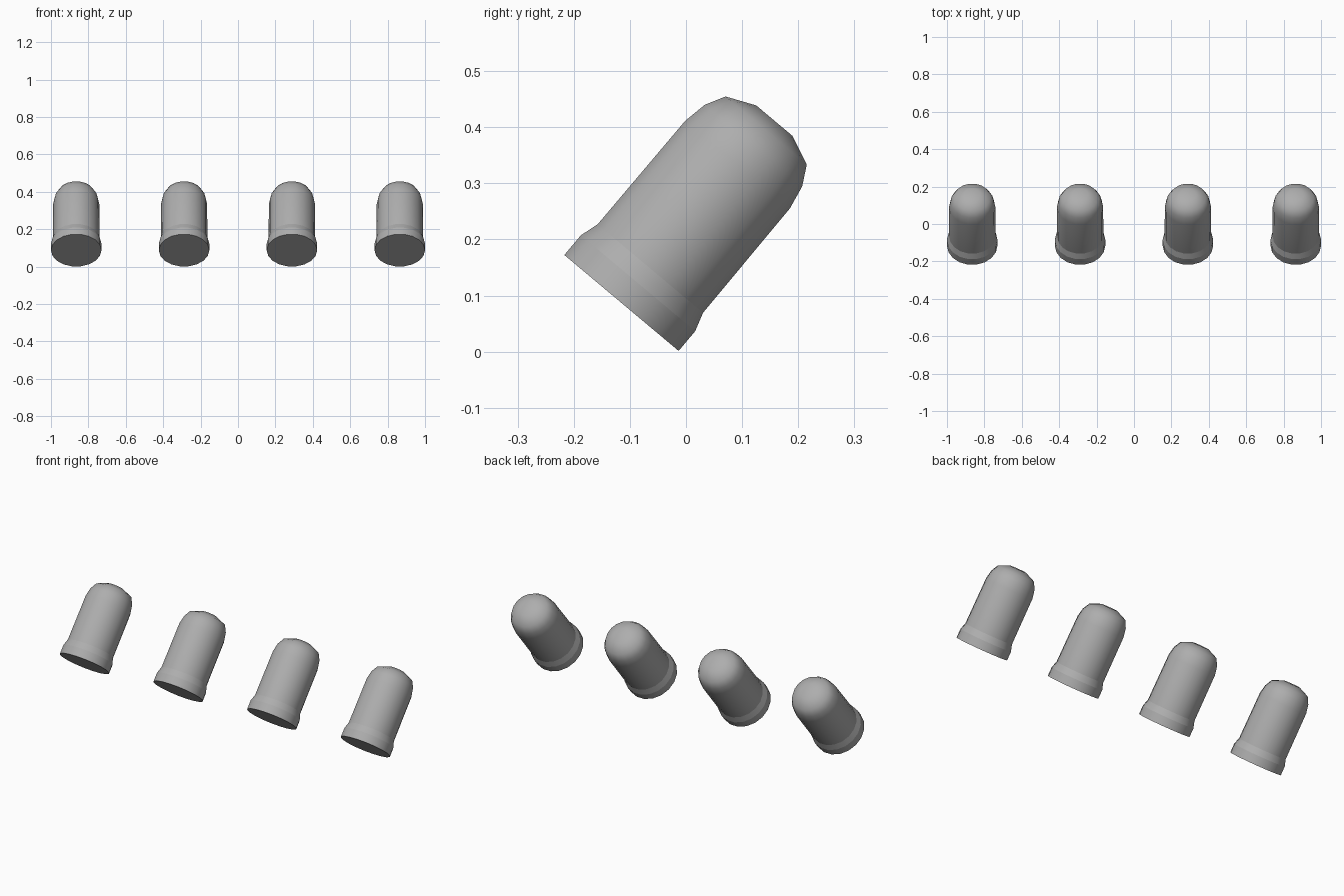
import bpy, bmesh, math
from mathutils import Matrix, Vector

if "Cube" in bpy.data.objects:
    bpy.data.objects.remove(bpy.data.objects["Cube"])

SIDES = 18
TILT = math.radians(-40)
# (radius, height along the axis) from flared rim to rounded tip
PROFILE = [(0.135, 0.0), (0.135, 0.046), (0.1245, 0.08), (0.1235, 0.322),
           (0.115, 0.366), (0.096, 0.401), (0.043, 0.424)]
SHARP_RINGS = (0, 1, 2)

grey = bpy.data.materials.new("dark_grey")
grey.diffuse_color = (0.42, 0.42, 0.42, 1)
grey.use_nodes = True
grey.node_tree.nodes["Principled BSDF"].inputs["Base Color"].default_value = grey.diffuse_color


def make_capsule(name, x):
    bm = bmesh.new()
    rings = []
    for r, h in PROFILE:
        rings.append([bm.verts.new((r * math.cos(2 * math.pi * i / SIDES),
                                    r * math.sin(2 * math.pi * i / SIDES), h))
                      for i in range(SIDES)])
    for a, b in zip(rings, rings[1:]):
        for i in range(SIDES):
            j = (i + 1) % SIDES
            bm.faces.new((a[i], a[j], b[j], b[i]))
    # flat base and tip
    bm.faces.new(rings[0][::-1])
    bm.faces.new(rings[-1])
    for f in bm.faces:
        f.smooth = True
    # crisp edges around the rim band
    for k in SHARP_RINGS:
        for i in range(SIDES):
            bm.edges.get((rings[k][i], rings[k][(i + 1) % SIDES])).smooth = False
    bm.transform(Matrix.Translation(Vector((x, -0.115, 0.0868))) @ Matrix.Rotation(TILT, 4, 'X'))
    me = bpy.data.meshes.new(name)
    bm.to_mesh(me)
    bm.free()
    me.materials.append(grey)
    ob = bpy.data.objects.new(name, me)
    bpy.context.collection.objects.link(ob)


# row of four tilted capsules
for k in range(4):
    make_capsule(f"tilted_capsule_{k + 1}", -0.865 + k * 1.73 / 3)
